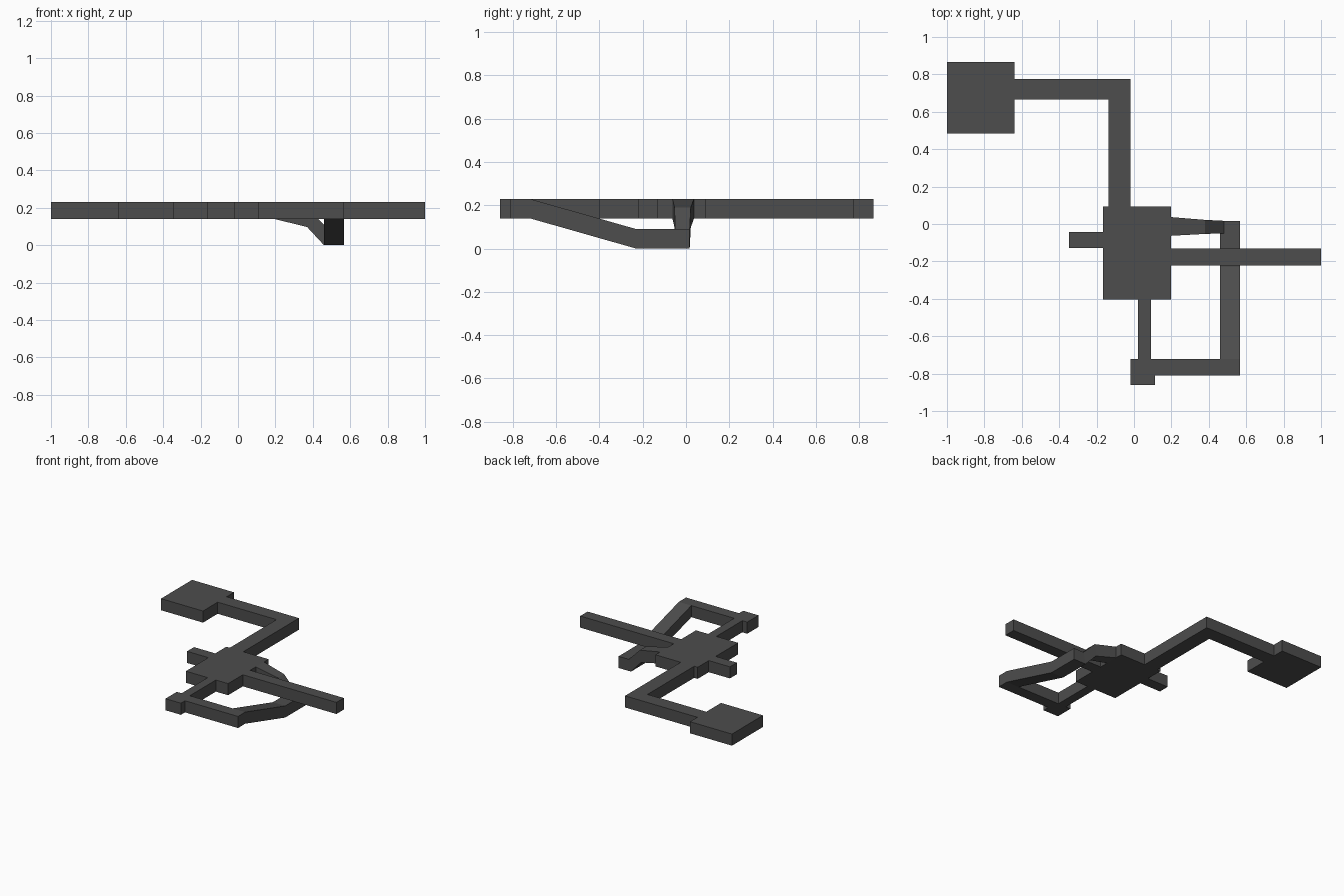
import bpy, bmesh

if "Cube" in bpy.data.objects:
    bpy.data.objects.remove(bpy.data.objects["Cube"])

stone = bpy.data.materials.new("dark grey")
stone.diffuse_color = (0.075, 0.075, 0.075, 1)
stone.use_nodes = True
stone.node_tree.nodes["Principled BSDF"].inputs["Base Color"].default_value = stone.diffuse_color
TOP, BASE, THICK = 0.23, 0.14, 0.09


def finish(bm, name):
    bmesh.ops.recalc_face_normals(bm, faces=bm.faces)
    mesh = bpy.data.meshes.new(name)
    bm.to_mesh(mesh)
    bm.free()
    mesh.materials.append(stone)
    bpy.context.collection.objects.link(bpy.data.objects.new(name, mesh))


def slab(name, outline):
    """Extrude a plan outline to the common floor thickness."""
    bm = bmesh.new()
    face = bm.faces.new([bm.verts.new((x, y, BASE)) for x, y in outline])
    ext = bmesh.ops.extrude_face_region(bm, geom=[face], use_keep_orig=True)
    verts = [g for g in ext["geom"] if isinstance(g, bmesh.types.BMVert)]
    bmesh.ops.translate(bm, verts=verts, vec=(0, 0, TOP - BASE))
    bmesh.ops.triangulate(bm, faces=[f for f in bm.faces if len(f.verts) > 4])
    finish(bm, name)


def passage(name, sections, cap_end):
    """Join four-cornered cross-sections into a sloping passage."""
    bm = bmesh.new()
    rings = [[bm.verts.new(p) for p in s] for s in sections]
    for a, b in zip(rings, rings[1:]):
        for i in range(4):
            j = (i + 1) % 4
            bm.faces.new((a[i], a[j], b[j], b[i]))
    if cap_end:
        bm.faces.new(rings[-1])
    # keep outward normals even where ends are open inside other parts
    finish(bm, name)


# Level floor: rooms and corridors as one plan outline, anticlockwise
slab("level_floor", [
    # north-west room, lower side
    (-1, 0.865), (-1, 0.485), (-0.64, 0.485), (-0.64, 0.665),
    # long bent corridor, inner side
    (-0.135, 0.665), (-0.135, 0.093),
    # central room with west stub
    (-0.165, 0.093), (-0.165, -0.043), (-0.347, -0.043), (-0.347, -0.128),
    (-0.165, -0.128), (-0.165, -0.403),
    # south corridor and small room
    (0.022, -0.403), (0.022, -0.722), (-0.02, -0.722), (-0.02, -0.86),
    (0.112, -0.86), (0.112, -0.81),
    # south-east corridor
    (0.567, -0.81), (0.567, -0.722), (0.092, -0.722), (0.092, -0.403),
    # central room with east corridor
    (0.197, -0.403), (0.197, -0.222), (1, -0.222), (1, -0.132),
    (0.197, -0.132), (0.197, 0.093),
    # long bent corridor, outer side
    (-0.02, 0.093), (-0.02, 0.775), (-0.64, 0.775), (-0.64, 0.865),
])

# Ramp running north under the east corridor, then level at the bottom
passage("lower_ramp", [
    [(0.46, y, z), (0.567, y, z), (0.567, y, z + THICK), (0.46, y, z + THICK)]
    for y, z in ((-0.722, BASE), (-0.23, 0), (0.017, 0))], True)

# Bent, tapering ramp from the lower level back up to the central room
passage("return_ramp", [
    [(xb, y0, zb), (xb, y1, zb), (xt, y1, zt), (xt, y0, zt)]
    for xb, xt, zb, zt, y0, y1 in (
        (0.197, 0.197, 0.14, 0.23, -0.063, 0.037),
        (0.37, 0.38, 0.097, 0.19, -0.053, 0.022),
        (0.46, 0.48, 0.0, 0.09, -0.05, 0.017))], False)
